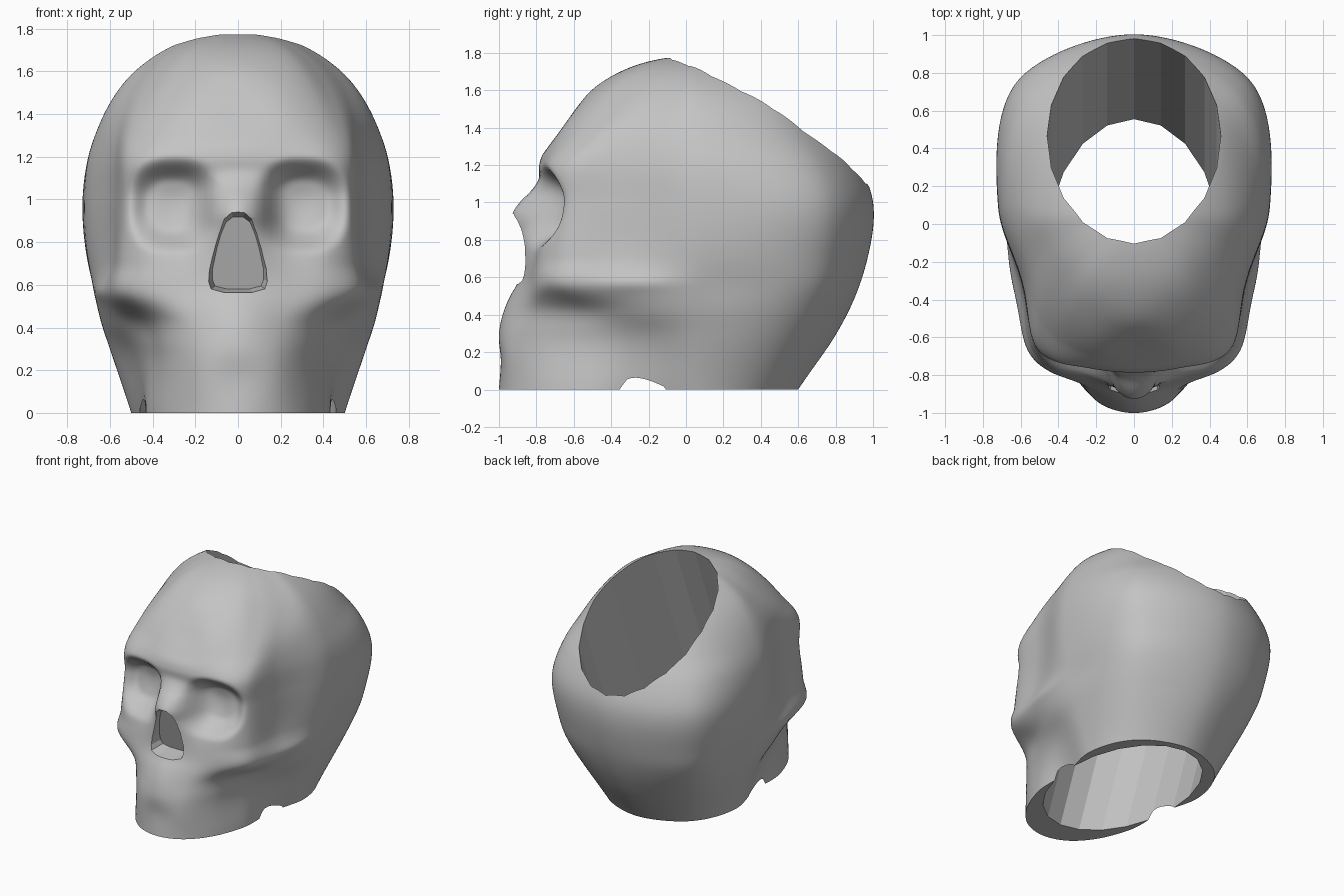
import bpy, math
from mathutils import Vector

TOP = 1.785
if "Cube" in bpy.data.objects:
    bpy.data.objects.remove(bpy.data.objects["Cube"], do_unlink=True)

bone = bpy.data.materials.new("bone grey")
bone.use_nodes = True
grey = (0.55, 0.55, 0.55, 1)
bone.diffuse_color = grey
bone.node_tree.nodes["Principled BSDF"].inputs["Base Color"].default_value = grey


def add_mesh(name, verts, faces, smooth=False):
    mesh = bpy.data.meshes.new(name)
    mesh.from_pydata(verts, [], faces)
    mesh.materials.append(bone)
    for p in mesh.polygons:
        p.use_smooth = smooth and len(p.vertices) == 4
    ob = bpy.data.objects.new(name, mesh)
    bpy.context.collection.objects.link(ob)
    return ob


def loft(name, rings, smooth=False):
    """Join equal rings, listed bottom to top and counter-clockwise, and cap the ends."""
    n, last = len(rings[0]), (len(rings) - 1) * len(rings[0])
    faces = [(r * n + i, r * n + (i + 1) % n, (r + 1) * n + (i + 1) % n, (r + 1) * n + i)
             for r in range(len(rings) - 1) for i in range(n)]
    faces += [tuple(reversed(range(n))), tuple(range(last, last + n))]
    return add_mesh(name, [v for ring in rings for v in ring], faces, smooth)


def spline(knots, points, t):
    """Smooth curve through the points at the given knots."""
    n = len(knots)
    i = max(0, min(n - 2, sum(k <= t for k in knots) - 1))

    def slope(j):
        return (points[j + 1] - points[j]) / (knots[j + 1] - knots[j])

    def tangent(j):
        if j == 0:
            return slope(0)
        if j == n - 1:
            return slope(n - 2)
        a, b = knots[j] - knots[j - 1], knots[j + 1] - knots[j]
        return (slope(j - 1) * b + slope(j) * a) / (a + b)

    h = knots[i + 1] - knots[i]
    s = (t - knots[i]) / h
    return (points[i] * (2 * s**3 - 3 * s**2 + 1) + tangent(i) * (h * (s**3 - 2 * s**2 + s))
            + points[i + 1] * (3 * s**2 - 2 * s**3) + tangent(i + 1) * (h * (s**3 - s**2)))


def level(z):
    return 1 - math.sqrt(max(0, 1 - z / TOP))


# Midline of the face: height, depth
FACE = [(0, -1), (.15, -.99), (.3, -1), (.4, -.98), (.5, -.94), (.57, -.9), (.75, -.89),
        (.85, -.91), (.93, -.93), (1, -.89), (1.06, -.83), (1.12, -.79), (1.2, -.785),
        (1.25, -.77), (1.3, -.735), (1.4, -.66), (1.5, -.59), (1.6, -.505), (1.7, -.35), (TOP, .05)]

# Cross-sections: height, muzzle y, cheek y, face corner, temple, widest x, back corner, back y
SECTIONS = [
    (0, -.94, -.77, .42, -.55, .43, -.26, .50, .34, .47, .60),
    (.3, -.94, -.77, .41, -.56, .50, -.28, .60, .46, .61, .805),
    (.42, -.90, -.75, .45, -.56, .56, -.32, .64, .50, .67, .87),
    (.55, -.85, -.78, .55, -.67, .62, -.36, .67, .54, .72, .925),
    (.7, -.82, -.77, .54, -.66, .595, -.36, .70, .57, .75, .97),
    (1, -.74, -.72, .52, -.645, .59, -.33, .72, .60, .77, 1),
    (1.2, -.765, -.725, .52, -.63, .58, -.34, .70, .55, .71, .93),
    (1.35, -.685, -.61, .49, -.50, .56, -.28, .65, .48, .62, .84),
    (1.55, -.525, -.44, .41, -.31, .48, -.13, .53, .37, .50, .65),
    (1.7, -.33, -.27, .28, -.17, .32, -.05, .34, .22, .34, .42),
    (TOP, .05, .05, 0, .05, 0, .05, 0, 0, .05, .05)]

face_knots = [level(z) for z, y in FACE]
face_points = [Vector((y,)*2) for z, y in FACE]
section_knots = [level(s[0]) for s in SECTIONS]
section_points = [Vector(s[1:]) for s in SECTIONS]
AROUND = [0, .2, .4, .58, .85, 1.35, 2.0, 2.55]


def half_section(u):
    front = spline(face_knots, face_points, u)[0]
    y1, y2, x3, y3, x4, y4, x5, x6, y6, y7 = spline(section_knots, section_points, u)
    mid = .1 - .05 * u ** 4
    return [Vector(p) for p in ((0, front), (.45 * x3, y1), (.8 * x3, y2), (x3, y3),
                                (x4, y4), (x5, mid), (x6, y6), (0, y7))]


def sculpt(x, y, z):
    """Press in the eye sockets and raise the cheek arches."""
    if y < -.3:
        r = (abs((abs(x) - .305) / .195) ** 2.6 + abs((z - .975) / .2) ** 2.6) ** (1 / 2.6)
        s = max(0, min(1, (1.18 - r) / .65))
        y += .105 * s * s * (3 - 2 * s)
    if abs(x) > .4:
        ridge = math.exp(-((z - .57) / .045) ** 2 - ((y + .28) / .2) ** 2)
        x += math.copysign(.014 * ridge, x)
    return (x, y, z)


# Skull: lofted through the sections, mirrored left to right
LEVELS, HALF = 140, 100
rings = []
for k in range(LEVELS + 1):
    u = level(TOP - .008) * k / LEVELS
    z = TOP * (1 - (1 - u) ** 2)
    pts = half_section(u)
    # Mirrored neighbours keep the curve smooth across the midline
    flip = [Vector((-pts[1].x, pts[1].y)), Vector((-pts[6].x, pts[6].y))]
    knots = [-AROUND[1]] + AROUND + [2 * AROUND[7] - AROUND[6]]
    pts = [flip[0]] + pts + [flip[1]]
    half = [spline(knots, pts, AROUND[7] * i / HALF) for i in range(HALF + 1)]
    half[0].x = half[-1].x = 0
    loop = half + [Vector((-p.x, p.y)) for p in reversed(half[1:-1])]
    rings.append([sculpt(p.x, p.y, z) for p in loop])
skull = loft("skull", rings, smooth=True)

# Slanted planting hole, open at both ends
SIDES = 20
hole = loft("planting_hole_cutter", [
    [(.46 * math.sin(a), -.125 - .68 * math.cos(a) + .395 * z, z)
     for a in (2 * math.pi * i / SIDES for i in range(SIDES))] for z in (-.2, 2.2)])

# Nasal opening: rounded outline narrowing inwards, with a floor that recedes downwards
right = [(.03, .942), (.07, .915), (.1, .85), (.125, .77), (.148, .67), (.15, .61),
         (.135, .575), (.07, .56)]
outline = right + [(-x, z) for x, z in reversed(right)]
nose = loft("nasal_opening_cutter", [
    [(x, -1.2, z) for x, z in reversed(outline)],
    [(x, -.93, z) for x, z in reversed(outline)],
    [(x * .8, -.76 - .28 * (z - .56), .74 + (z - .74) * .88) for x, z in reversed(outline)]])


def make_normals_outward(ob):
    bpy.context.view_layer.objects.active = ob
    bpy.ops.object.mode_set(mode='EDIT')
    bpy.ops.mesh.select_all(action='SELECT')
    bpy.ops.mesh.normals_make_consistent(inside=False)
    bpy.ops.object.mode_set(mode='OBJECT')


for ob in (skull, hole, nose):
    bpy.ops.object.select_all(action='DESELECT')
    ob.select_set(True)
    make_normals_outward(ob)

# Cut the openings
bpy.context.view_layer.objects.active = skull
for cutter in (nose, hole):
    cutter.hide_render = True
    mod = skull.modifiers.new("cut", 'BOOLEAN')
    mod.operation, mod.solver, mod.object = 'DIFFERENCE', 'EXACT', cutter
    bpy.ops.object.modifier_apply(modifier=mod.name)
    bpy.data.objects.remove(cutter, do_unlink=True)
